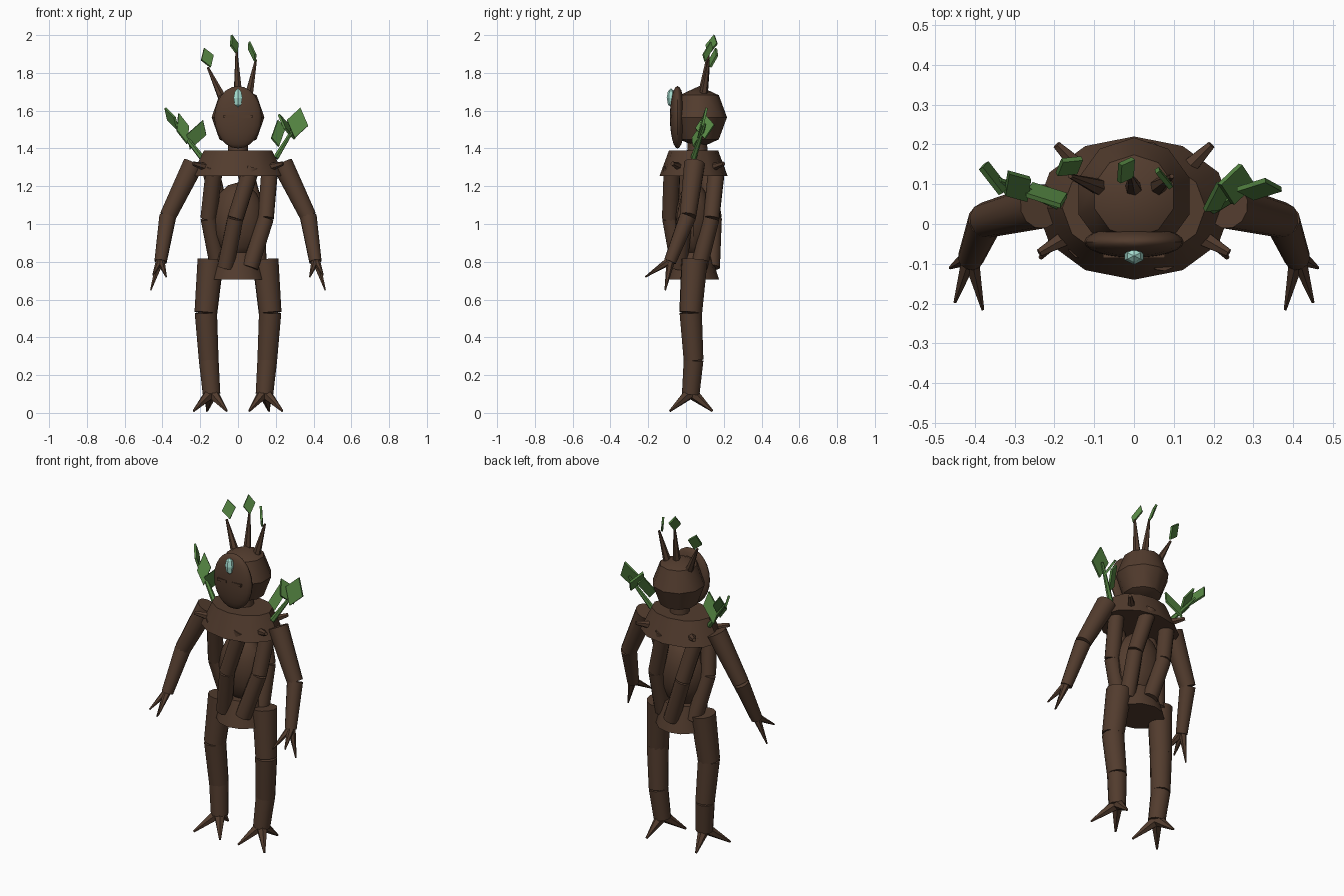
import bpy, bmesh, math
from mathutils import Vector, Matrix

if "Cube" in bpy.data.objects:
    bpy.data.objects.remove(bpy.data.objects["Cube"], do_unlink=True)


def material(name, rgb):
    m = bpy.data.materials.new(name)
    m.use_nodes = True
    m.diffuse_color = (*rgb, 1)
    m.node_tree.nodes["Principled BSDF"].inputs["Base Color"].default_value = (*rgb, 1)
    return m


BARK = material("bark brown", (0.085, 0.045, 0.027))
LEAF = material("leaf green", (0.09, 0.235, 0.055))
GEM = material("pale aqua", (0.40, 0.76, 0.66))


def finish(name, bm, mat, smooth=True):
    bmesh.ops.recalc_face_normals(bm, faces=bm.faces)
    mesh = bpy.data.meshes.new(name)
    bm.to_mesh(mesh)
    bm.free()
    mesh.materials.append(mat)
    ob = bpy.data.objects.new(name, mesh)
    bpy.context.collection.objects.link(ob)
    if smooth:
        bpy.ops.object.select_all(action="DESELECT")
        ob.select_set(True)
        bpy.context.view_layer.objects.active = ob
        bpy.ops.object.shade_smooth_by_angle(angle=math.radians(35))
    return ob


def add_limb(bm, a, b, r1, r2, sides=12):
    """Tapered cylinder between two points."""
    a, b = Vector(a), Vector(b)
    rot = (b - a).to_track_quat("Z", "Y").to_matrix().to_4x4()
    bmesh.ops.create_cone(bm, cap_ends=True, segments=sides, radius1=r1, radius2=r2,
                          depth=(b - a).length,
                          matrix=Matrix.Translation((a + b) / 2) @ rot)


def limb(name, points, radii, sides=12, mat=BARK):
    """Chain of straight segments with open notches at the joints."""
    bm = bmesh.new()
    for i in range(len(points) - 1):
        add_limb(bm, points[i], points[i + 1], radii[i], radii[i + 1], sides)
    return finish(name, bm, mat)


def ball(name, centre, size, segs, rings, mat=BARK, smooth=True):
    bm = bmesh.new()
    bmesh.ops.create_uvsphere(bm, u_segments=segs, v_segments=rings, radius=1,
                              matrix=Matrix.Translation(centre) @ Matrix.Diagonal((*size, 1)))
    return finish(name, bm, mat, smooth)


def frustum(name, z0, z1, r0, r1, y=0.04, sides=12):
    """Elliptical tapered ring; r0 and r1 are (x, y) radii."""
    bm = bmesh.new()
    loops = []
    for z, (rx, ry) in ((z0, r0), (z1, r1)):
        angles = [math.tau * i / sides for i in range(sides)]
        loops.append([bm.verts.new((rx * math.cos(a), y + ry * math.sin(a), z)) for a in angles])
    for i in range(sides):
        j = (i + 1) % sides
        bm.faces.new((loops[0][i], loops[0][j], loops[1][j], loops[1][i]))
    bm.faces.new(loops[0])
    bm.faces.new(loops[1])
    return finish(name, bm, BARK)


def leaf(name, base, tip, side, thick=0.012):
    """Diamond plate from base to tip, side is the half-width vector."""
    base, tip, side = Vector(base), Vector(tip), Vector(side)
    mid = (base + tip) / 2
    off = (tip - base).cross(side).normalized() * thick / 2
    bm = bmesh.new()
    rows = [[bm.verts.new(p + s * off) for p in (base, mid + side, tip, mid - side)]
            for s in (-1, 1)]
    for i in range(4):
        j = (i + 1) % 4
        bm.faces.new((rows[0][i], rows[0][j], rows[1][j], rows[1][i]))
    bm.faces.new(rows[0])
    bm.faces.new(rows[1])
    return finish(name, bm, LEAF, smooth=False)


# Trunk: collar, core, hips and neck
frustum("collar", 1.255, 1.39, (0.245, 0.18), (0.18, 0.13))
ball("core", (0, 0.04, 1.02), (0.14, 0.10, 0.20), 12, 8)
frustum("hips", 0.705, 0.85, (0.145, 0.135), (0.105, 0.09))
limb("neck", [(0, 0.06, 1.36), (0, 0.06, 1.46)], [0.055, 0.05])

# Five vines twisting round the core
for i in range(5):
    pts = []
    for z, rx, ry, turn in ((1.30, 0.17, 0.125, 0), (1.03, 0.16, 0.125, 30), (0.77, 0.11, 0.095, 62)):
        a = math.radians(7 + 72 * i - turn)
        pts.append((rx * math.cos(a), 0.04 + ry * math.sin(a), z))
    limb(f"vine_{i + 1}", pts, [0.045, 0.043, 0.045])

# Stubs on the collar
for i, deg in enumerate((-30, 45, 135, 210)):
    a = math.radians(deg)
    d = Vector((math.cos(a), math.sin(a), 0))
    p = Vector((0.19 * d.x, 0.04 + 0.14 * d.y, 1.30))
    limb(f"collar_stub_{i + 1}", [p, p + d * 0.085 + Vector((0, 0, 0.02))], [0.024, 0.011], 6)

# Head, mask, eyes and forehead gem
ball("head", (0, 0.07, 1.565), (0.147, 0.147, 0.165), 10, 4)
ball("mask", (0, -0.045, 1.565), (0.125, 0.04, 0.165), 24, 12)
for s, side in ((1, "left"), (-1, "right")):
    bm = bmesh.new()
    bmesh.ops.create_cube(bm, size=1, matrix=Matrix.Translation((s * 0.048, -0.08, 1.57))
                          @ Matrix.Diagonal((0.06, 0.012, 0.016, 1)))
    finish(f"{side}_eye", bm, BARK, smooth=False)
ball("forehead_gem", (0, -0.08, 1.668), (0.027, 0.022, 0.05), 6, 4, GEM, smooth=False)

# Arms, legs and claws, mirrored
for s, side in ((1, "left"), (-1, "right")):
    def m(*pts):
        return [(s * x, y, z) for x, y, z in pts]

    limb(f"{side}_arm", m((0.235, 0.045, 1.32), (0.372, 0.01, 1.04), (0.41, -0.085, 0.80)),
         [0.057, 0.045, 0.033])
    limb(f"{side}_leg", m((0.145, 0.045, 0.81), (0.17, 0.025, 0.53), (0.155, 0.04, 0.28),
                          (0.14, 0.025, 0.10)), [0.07, 0.061, 0.054, 0.048])
    for i, tip in enumerate(((0.462, -0.11, 0.65), (0.38, -0.215, 0.72), (0.45, -0.197, 0.73))):
        limb(f"{side}_finger_{i + 1}", m((0.411, -0.08, 0.81), tip), [0.023, 0.004], 6)
    for i, tip in enumerate(((0.235, -0.085, 0.01), (0.06, -0.085, 0.01), (0.165, 0.14, 0.01))):
        limb(f"{side}_toe_{i + 1}", m((0.14, 0.025, 0.11), tip), [0.035, 0.006], 6)

# Twigs on the head, each with a leaf
twigs = (
    ((-0.08, 0.09, 1.66), (-0.16, 0.12, 1.83)),
    ((0, 0.085, 1.68), (-0.008, 0.12, 1.91)),
    ((0.055, 0.09, 1.67), (0.095, 0.12, 1.87)),
)
for i, (a, b) in enumerate(twigs):
    limb(f"twig_{i + 1}", [a, b], [0.024, 0.006], 6)
leaf("twig_leaf_1", (-0.145, 0.13, 1.83), (-0.18, 0.16, 1.93), (0.032, 0.02, 0.012))
leaf("twig_leaf_2", (-0.005, 0.12, 1.90), (-0.035, 0.15, 2.0), (0.018, 0.03, 0.005))
leaf("twig_leaf_3", (0.09, 0.10, 1.86), (0.06, 0.13, 1.965), (0.018, -0.025, -0.015))

# Leafy sprigs on the shoulders
for name, a, b in (("right_sprig", (-0.19, 0.05, 1.35), (-0.34, 0.11, 1.54)),
                   ("left_sprig", (0.20, 0.04, 1.35), (0.31, 0.10, 1.53))):
    limb(name, [a, b], [0.016, 0.008], 6, LEAF)
leaf("right_sprig_leaf_1", (-0.255, 0.10, 1.395), (-0.185, 0.045, 1.55), (0.052, 0.0, 0))
leaf("right_sprig_leaf_2", (-0.27, 0.06, 1.425), (-0.315, 0.13, 1.585), (0.032, 0.02, 0.01))
leaf("right_sprig_leaf_3", (-0.32, 0.09, 1.5), (-0.385, 0.14, 1.615), (0.018, -0.04, 0.008))
leaf("left_sprig_leaf_1", (0.215, 0.04, 1.41), (0.21, 0.10, 1.55), (0.036, 0.035, 0.025))
leaf("left_sprig_leaf_2", (0.30, 0.065, 1.455), (0.33, 0.11, 1.615), (0.056, 0.0, -0.015))
leaf("left_sprig_leaf_3", (0.30, 0.10, 1.45), (0.215, 0.10, 1.58), (0.01, 0.05, 0.01))
